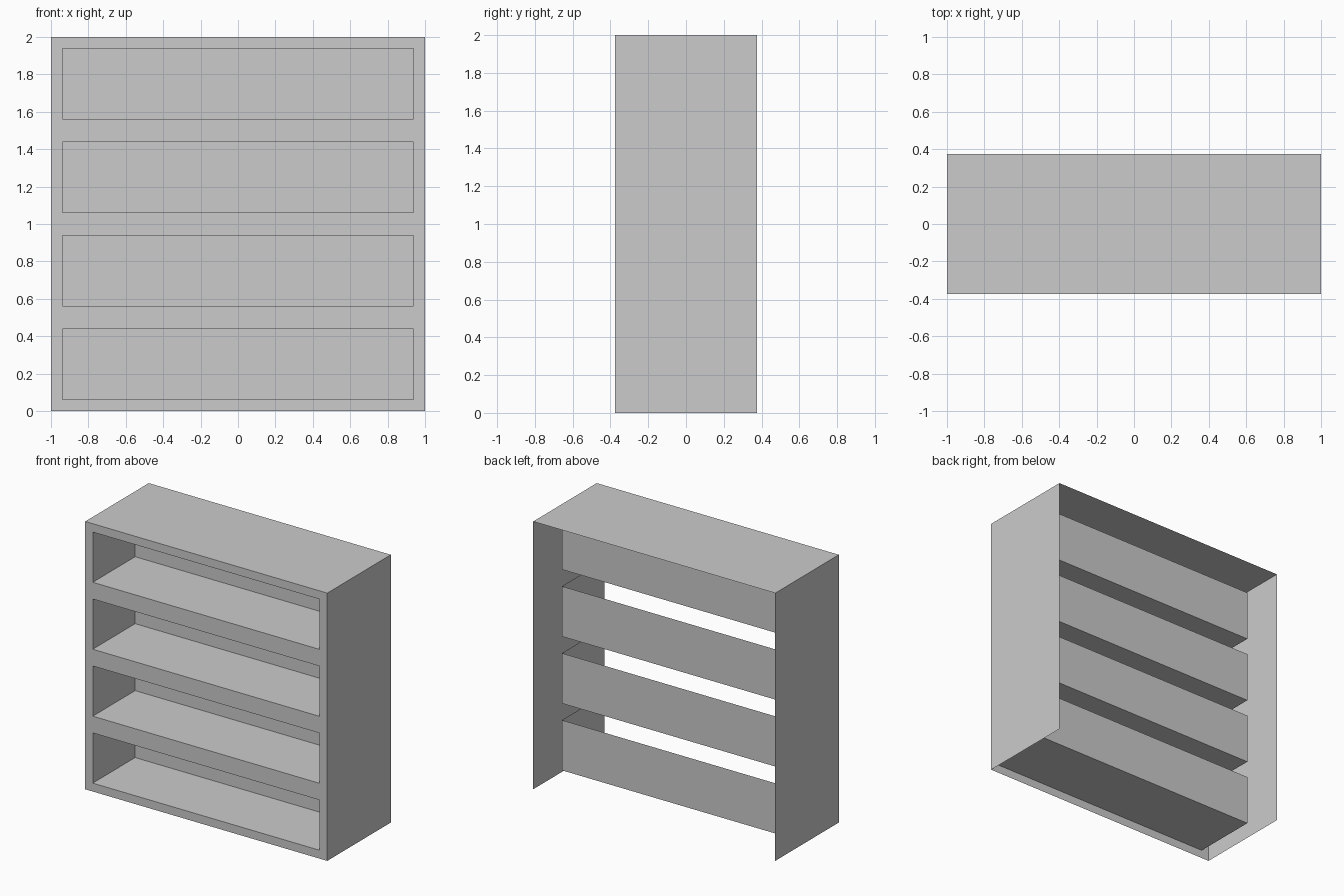
import bpy, bmesh

if "Cube" in bpy.data.objects:
    bpy.data.objects.remove(bpy.data.objects["Cube"])

W, D, H = 1.0, 0.375, 2.0      # half width, half depth, height
T = 0.0625                     # border thickness
BACK = 0.125                   # y of the shelf back panels
COUNT = 4
PITCH = H / COUNT


def sheet_object(name, quads):
    """Make one flat-shaded object from thin quads, each a list of corners."""
    bm = bmesh.new()
    for quad in quads:
        bm.faces.new([bm.verts.new(c) for c in quad])
    bmesh.ops.remove_doubles(bm, verts=bm.verts, dist=0.0001)
    mesh = bpy.data.meshes.new(name)
    bm.to_mesh(mesh)
    bm.free()
    obj = bpy.data.objects.new(name, mesh)
    bpy.context.collection.objects.link(obj)
    return obj


def quad_x(x, y0, y1, z0, z1):
    return [(x, y0, z0), (x, y1, z0), (x, y1, z1), (x, y0, z1)]


def quad_y(y, x0, x1, z0, z1):
    return [(x0, y, z0), (x1, y, z0), (x1, y, z1), (x0, y, z1)]


def quad_z(z, x0, x1, y0, y1):
    return [(x0, y0, z), (x1, y0, z), (x1, y1, z), (x0, y1, z)]


# Outer case: top and two sides, open at the back and underneath
sheet_object("outer_case", [
    quad_z(H, -W, W, -D, D),
    quad_x(W, -D, D, 0, H),
    quad_x(-W, -D, D, 0, H)[::-1],
])

# Front frame: two stiles and the rails between the openings
inner = W - T
frame = [quad_y(-D, -W, -inner, 0, H), quad_y(-D, inner, W, 0, H)]
for i in range(COUNT + 1):
    z = i * PITCH
    frame.append(quad_y(-D, -inner, inner, max(z - T, 0), min(z + T, H)))
sheet_object("front_frame", frame)

# Shelf trays: floor, back and two ends, with no ceiling
for i in range(COUNT):
    z0, z1 = i * PITCH + T, (i + 1) * PITCH - T
    sheet_object(f"shelf_tray_{i + 1}", [
        quad_z(z0, -inner, inner, -D, BACK),
        quad_y(BACK, -inner, inner, z0, z1),
        quad_x(-inner, -D, BACK, z0, z1),
        quad_x(inner, -D, BACK, z0, z1)[::-1],
    ])
